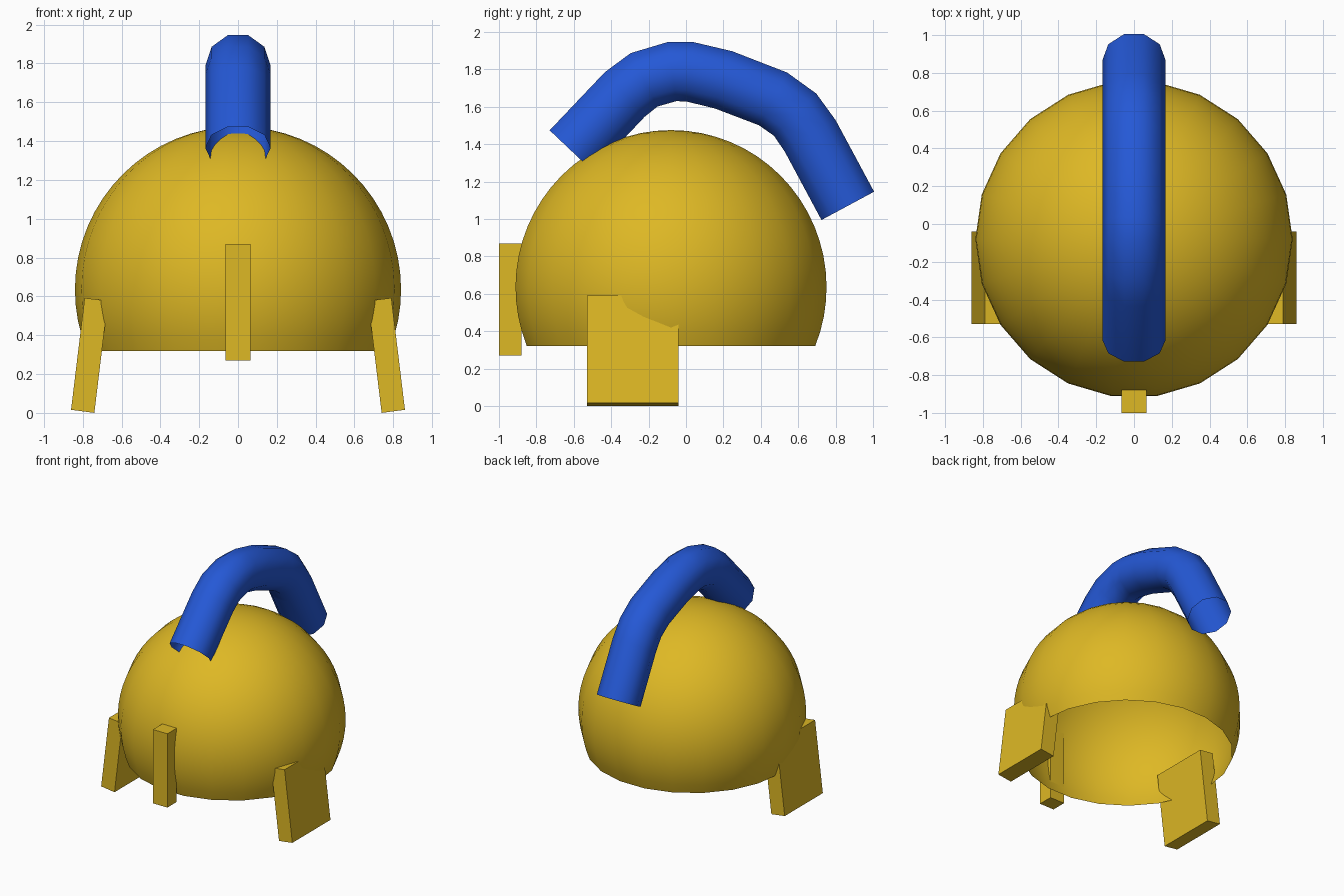
import bpy, bmesh, math
from mathutils import Vector

if "Cube" in bpy.data.objects:
    bpy.data.objects.remove(bpy.data.objects["Cube"])


def material(name, rgb):
    m = bpy.data.materials.new(name)
    m.diffuse_color = (*rgb, 1)
    m.use_nodes = True
    m.node_tree.nodes["Principled BSDF"].inputs["Base Color"].default_value = m.diffuse_color
    return m


YELLOW = material("golden_yellow", (0.73, 0.48, 0.018))
BLUE = material("bright_blue", (0.018, 0.098, 0.672))


def finish(name, bm, mat, smooth=False):
    bmesh.ops.recalc_face_normals(bm, faces=bm.faces)
    mesh = bpy.data.meshes.new(name)
    bm.to_mesh(mesh)
    bm.free()
    mesh.materials.append(mat)
    for p in mesh.polygons:
        p.use_smooth = smooth
    obj = bpy.data.objects.new(name, mesh)
    bpy.context.collection.objects.link(obj)
    return obj


def bridge(bm, rings):
    n = len(rings[0])
    for a, b in zip(rings, rings[1:]):
        for i in range(n):
            j = (i + 1) % n
            bm.faces.new((a[i], a[j], b[j], b[i]))


def prism(name, outline, y0, y1, mat):
    """Extrude an x-z outline between two y positions."""
    bm = bmesh.new()
    ends = [[bm.verts.new((x, y, z)) for x, z in outline] for y in (y0, y1)]
    bridge(bm, ends)
    for e in ends:
        bm.faces.new(e)
    return finish(name, bm, mat)


# Domed shell, open underneath
SEGS, RINGS, R, CY, CZ = 22, 20, 0.84, -0.08, 0.635
low = math.asin((0.32 - CZ) / R)
bm = bmesh.new()
rings = []
for k in range(RINGS):
    lat = low + (math.pi / 2 - low) * k / RINGS
    r, z = R * math.cos(lat), CZ + R * math.sin(lat)
    rings.append([bm.verts.new((r * math.cos(math.tau * i / SEGS),
                                CY + r * math.sin(math.tau * i / SEGS), z))
                  for i in range(SEGS)])
bridge(bm, rings)
top = bm.verts.new((0, CY, CZ + R))
for i in range(SEGS):
    bm.faces.new((rings[-1][i], rings[-1][(i + 1) % SEGS], top))
finish("dome_body", bm, YELLOW, True)

# Arched ten-sided tube, open at both ends (path in y, z)
path = [Vector((0, y, z)) for y, z in (
    (-0.613, 1.364), (-0.327, 1.666), (-0.224, 1.744), (-0.074, 1.788),
    (0.02, 1.787), (0.20, 1.744), (0.465, 1.642), (0.583, 1.558),
    (0.664, 1.444), (0.865, 1.07))]
bm = bmesh.new()
rings = []
for k, c in enumerate(path):
    before = (c - path[k - 1]).normalized() if k else Vector()
    after = (path[k + 1] - c).normalized() if k < len(path) - 1 else Vector()
    t = (before + after).normalized()
    up = Vector((0, -t.z, t.y))
    rings.append([bm.verts.new(c + 0.168 * (
        Vector((math.cos(math.tau * i / 10), 0, 0)) + up * math.sin(math.tau * i / 10)))
        for i in range(10)])
bridge(bm, rings)
finish("arched_tube", bm, BLUE, True)

# Splayed side feet
for side, s in (("left", -1), ("right", 1)):
    outline = [(s * x, z) for x, z in
               ((0.74, 0.0), (0.86, 0.016), (0.79, 0.592), (0.67, 0.577))]
    prism(side + "_foot", outline, -0.53, -0.04, YELLOW)

# Upright bar at the front
prism("front_bar", [(-0.065, 0.27), (0.065, 0.27), (0.065, 0.87), (-0.065, 0.87)],
      -1.0, -0.88, YELLOW)
